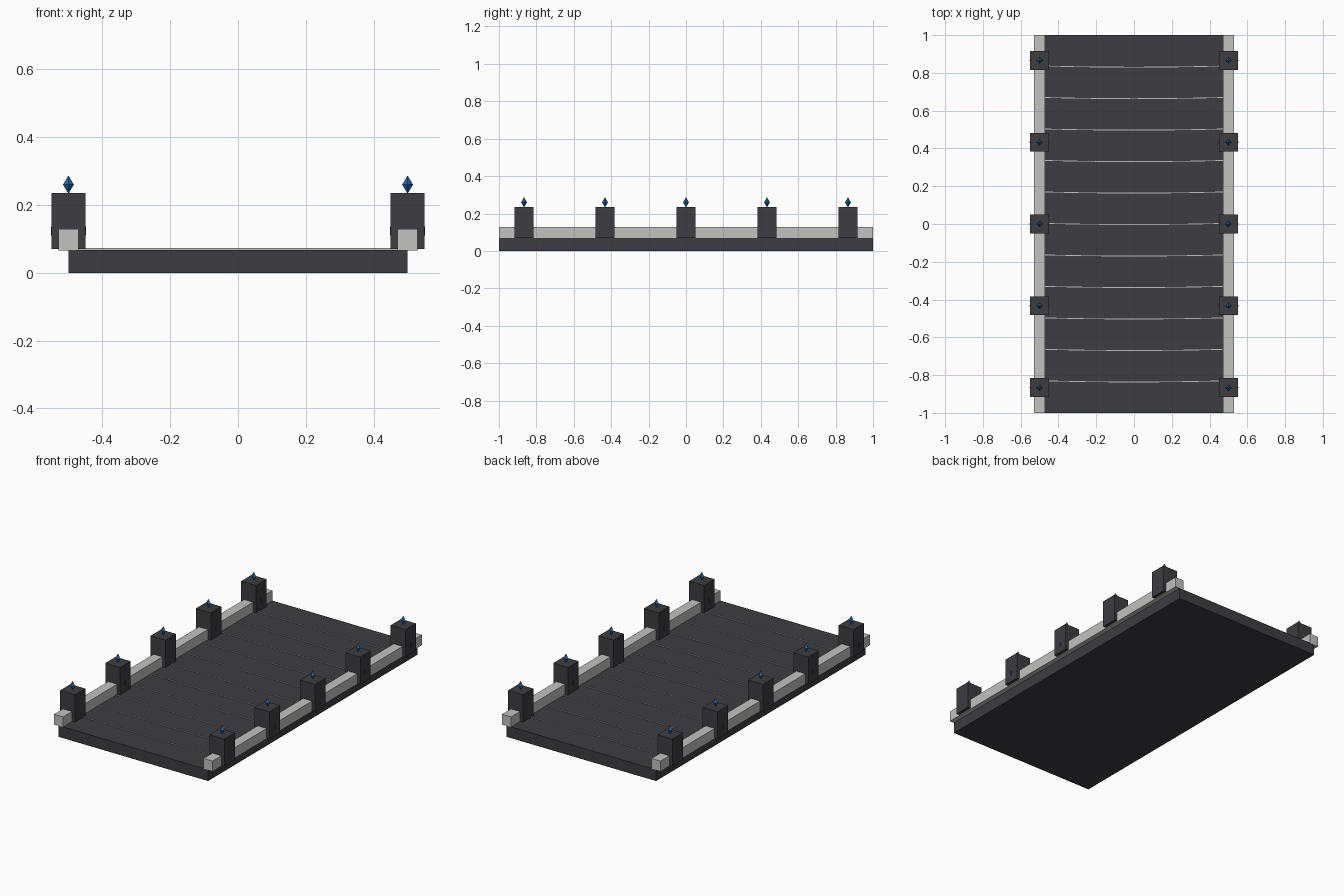
import bpy, bmesh
from mathutils import Matrix

if "Cube" in bpy.data.objects:
    bpy.data.objects.remove(bpy.data.objects["Cube"])


def material(name, rgb):
    m = bpy.data.materials.new(name)
    m.diffuse_color = (*rgb, 1)
    m.use_nodes = True
    m.node_tree.nodes["Principled BSDF"].inputs["Base Color"].default_value = m.diffuse_color
    return m


stone = material("dark stone", (0.047, 0.045, 0.052))
metal = material("pale grey", (0.54, 0.54, 0.53))
blue = material("crystal blue", (0.015, 0.15, 0.42))


def finish(bm, name, mat):
    bmesh.ops.recalc_face_normals(bm, faces=bm.faces[:])
    me = bpy.data.meshes.new(name)
    bm.to_mesh(me)
    bm.free()
    me.materials.append(mat)
    ob = bpy.data.objects.new(name, me)
    bpy.context.collection.objects.link(ob)
    return ob


def box(name, mat, x0, x1, y0, y1, z0, z1):
    bm = bmesh.new()
    centre = Matrix.Translation(((x0 + x1) / 2, (y0 + y1) / 2, (z0 + z1) / 2))
    size = Matrix.Diagonal((x1 - x0, y1 - y0, z1 - z0, 1))
    bmesh.ops.create_cube(bm, size=1, matrix=centre @ size)
    return finish(bm, name, mat)


def crystal(name, x, y, z, r, h):
    bm = bmesh.new()
    ring = [bm.verts.new((x + dx * r, y + dy * r, z))
            for dx, dy in ((1, 0), (0, 1), (-1, 0), (0, -1))]
    for s in (-1, 1):
        tip = bm.verts.new((x, y, z + s * h))
        for i in range(4):
            bm.faces.new((ring[i], ring[(i + 1) % 4], tip))
    return finish(bm, name, blue)


def seam(name, y):
    # thin bowed strip across the deck
    bm = bmesh.new()
    n, w, sag = 8, 0.002, 0.006
    rows = []
    for i in range(n + 1):
        t = -1 + 2 * i / n
        yc = y + sag * (t * t - 0.5)
        rows.append([bm.verts.new((0.47 * t, yc + dy, z))
                     for dy, z in ((-w, 0.066), (w, 0.066), (w, 0.073), (-w, 0.073))])
    for a, b in zip(rows, rows[1:]):
        for k in range(4):
            bm.faces.new((a[k], a[(k + 1) % 4], b[(k + 1) % 4], b[k]))
    bm.faces.new(rows[0])
    bm.faces.new(rows[-1])
    return finish(bm, name, metal)


# deck and plank seams
box("deck", stone, -0.5, 0.5, -1, 1, 0, 0.068)
for i in range(-5, 6):
    seam("plank_seam", i / 6)

# side rails, posts, post studs and crystals
for s in (-1, 1):
    c = 0.5 * s
    box("side_rail", metal, c - 0.03, c + 0.03, -1, 1, 0.066, 0.129)
    for k in range(-2, 3):
        y = 0.433 * k
        box("post", stone, c - 0.05, c + 0.05, y - 0.05, y + 0.05, 0.07, 0.235)
        box("post_stud", stone, c - 0.052, c + 0.052, y - 0.003, y + 0.003, 0.11, 0.137)
        crystal("post_crystal", c, y, 0.26, 0.016, 0.027)
